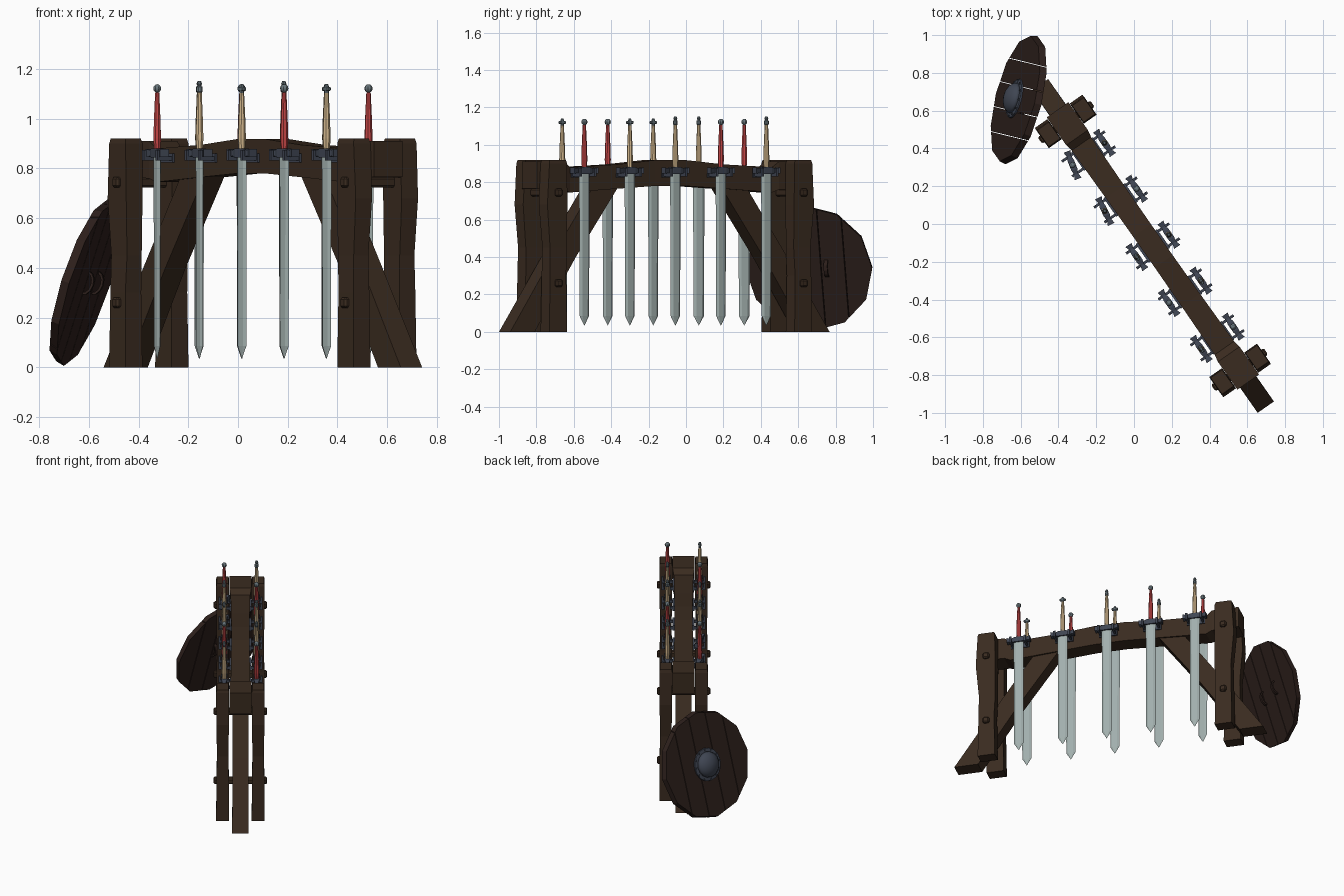
import bpy, bmesh, math
from mathutils import Matrix, Vector

if "Cube" in bpy.data.objects:
    bpy.data.objects.remove(bpy.data.objects["Cube"])

# Rack frame: local x runs along the beam, local y across it
RACK = Matrix.Translation((0.1, -0.116, 0)) @ Matrix.Rotation(math.radians(-55), 4, 'Z')


def material(name, rgb):
    m = bpy.data.materials.new(name)
    m.diffuse_color = (*rgb, 1)
    m.use_nodes = True
    m.node_tree.nodes["Principled BSDF"].inputs["Base Color"].default_value = m.diffuse_color
    return m


WOOD = material("dark_wood", (0.042, 0.024, 0.014))
SHIELD_WOOD = material("shield_wood", (0.026, 0.014, 0.011))
STEEL = material("blade_steel", (0.36, 0.43, 0.42))
IRON = material("dark_iron", (0.05, 0.06, 0.085))
PALE = material("pommel_steel", (0.14, 0.18, 0.2))
RED = material("red_grip", (0.55, 0.06, 0.06))
TAN = material("tan_grip", (0.66, 0.48, 0.27))


def finish(bm, name, mat, matrix):
    bmesh.ops.recalc_face_normals(bm, faces=bm.faces)
    me = bpy.data.meshes.new(name)
    bm.to_mesh(me)
    bm.free()
    me.materials.append(mat)
    ob = bpy.data.objects.new(name, me)
    ob.matrix_world = matrix
    bpy.context.collection.objects.link(ob)
    return ob


def loft(name, sections, mat, matrix):
    """Skin between rings holding equal numbers of points, capped at both ends."""
    bm = bmesh.new()
    rings = [[bm.verts.new(p) for p in s] for s in sections]
    n = len(rings[0])
    for a, b in zip(rings, rings[1:]):
        for i in range(n):
            j = (i + 1) % n
            bm.faces.new((a[i], a[j], b[j], b[i]))
    bm.faces.new(rings[0])
    bm.faces.new(rings[-1])
    return finish(bm, name, mat, matrix)


def box(name, loc, size, mat, matrix, bevel=0.0):
    bm = bmesh.new()
    bmesh.ops.create_cube(bm, size=1, matrix=Matrix.Translation(loc) @ Matrix.Diagonal((*size, 1)))
    if bevel:
        bmesh.ops.bevel(bm, geom=bm.edges[:], offset=bevel, segments=1, affect='EDGES')
    return finish(bm, name, mat, matrix)


def lathe(name, profile, mat, matrix, sides=8):
    rings = [[(r * math.cos(2 * math.pi * k / sides), r * math.sin(2 * math.pi * k / sides), z)
              for k in range(sides)] for r, z in profile]
    return loft(name, rings, mat, matrix)


def rect_xy(cx, cy, w, d, z):
    return [(cx + a * w / 2, cy + b * d / 2, z) for a, b in ((-1, -1), (1, -1), (1, 1), (-1, 1))]


# Arched beam with heavier ends
half = [(0.88, 0.765, 0.91, 0.14), (0.70, 0.76, 0.91, 0.14), (0.66, 0.745, 0.88, 0.125),
        (0.35, 0.765, 0.895, 0.118), (0.10, 0.78, 0.918, 0.115)]
beam = [(-u, a, b, w) for u, a, b, w in half] + half[::-1]
loft("beam", [[(u, -w / 2, a), (u, w / 2, a), (u, w / 2, b), (u, -w / 2, b)]
              for u, a, b, w in beam], WOOD, RACK)

# Paired posts, pegs and slanted braces at each end
for s in (-1, 1):
    end = "left" if s < 0 else "right"
    for t in (-1, 1):
        y = t * 0.113
        loft(f"{end}_post_{'front' if t < 0 else 'back'}",
             [rect_xy(s * 0.80, y, 0.115, 0.083, 0), rect_xy(s * 0.80, y, 0.105, 0.078, 0.3),
              rect_xy(s * 0.795, y, 0.11, 0.072, 0.45), rect_xy(s * 0.805, y, 0.13, 0.08, 0.68),
              rect_xy(s * 0.80, y, 0.115, 0.083, 0.90), rect_xy(s * 0.80, y, 0.105, 0.074, 0.92)],
             WOOD, RACK)
    for z in (0.26, 0.745):
        box(f"{end}_peg", (s * 0.80, 0, z), (0.042, 0.34, 0.042), WOOD, RACK, 0.008)
    loft(f"{end}_brace",
         [rect_xy(s * 0.962, 0, 0.16, 0.105, 0), rect_xy(s * 0.69, 0, 0.155, 0.10, 0.4),
          rect_xy(s * 0.385, 0, 0.165, 0.10, 0.82)], WOOD, RACK)


def sword(kind, u, side, yaw):
    m = RACK @ Matrix.Translation((u, side * 0.103, 0)) @ Matrix.Rotation(math.radians(yaw), 4, 'Z')
    # Blade with bevelled edges and a pointed tip
    prof = ((-1, 0), (-0.55, -1), (0.55, -1), (1, 0), (0.55, 1), (-0.55, 1))
    loft("sword_blade", [[(a * w, b * d, z) for a, b in prof] for w, d, z in
                         ((0.001, 0.001, 0.035), (0.031, 0.007, 0.085), (0.034, 0.008, 0.85))], STEEL, m)
    # Crossguard with flared ends
    loft("sword_guard", [[(x, -d, 0.862 - h), (x, d, 0.862 - h), (x, d, 0.862 + h), (x, -d, 0.862 + h)]
                         for x, d, h in ((-0.078, 0.02, 0.016), (-0.05, 0.011, 0.012), (-0.025, 0.017, 0.018),
                                         (0.025, 0.017, 0.018), (0.05, 0.011, 0.012), (0.078, 0.02, 0.016))],
         IRON, m)
    # Grip
    top = 1.115 if kind == 'C' else 1.105
    lathe("sword_grip", [(0.013, 0.875), (0.0165, 0.92), (0.014, 1.0), (0.009, top)],
          RED if kind == 'R' else TAN, m)
    # Pommel
    if kind == 'R':
        bm = bmesh.new()
        bmesh.ops.create_uvsphere(bm, u_segments=8, v_segments=6, radius=0.017,
                                  matrix=Matrix.Translation((0, 0, 1.122)))
        finish(bm, "sword_pommel", PALE, m)
    elif kind == 'C':
        lathe("sword_pommel", [(0.009, 1.105), (0.013, 1.11), (0.013, 1.128), (0.007, 1.132),
                               (0.011, 1.14), (0.006, 1.152)], PALE, m)
    else:
        box("sword_pommel", (0, 0, 1.12), (0.042, 0.018, 0.016), PALE, m, 0.004)
        lathe("sword_pommel_cap", [(0.009, 1.10), (0.01, 1.13), (0.006, 1.14)], PALE, m)


# Swords and iron hooks hanging along both sides of the beam
for side, kinds, yaws in ((-1, "RCTRT", (-13, -9, 0, 0, 0)), (1, "CRCTR", (0, 0, 0, 0, 0))):
    for i, kind in enumerate(kinds):
        u = (i - 2) * 0.297
        sword(kind, u, side, yaws[i])
        for p in (-1, 1):
            box("hook_prong", (u + p * 0.048, side * 0.094, 0.84), (0.014, 0.09, 0.018), IRON, RACK)
            box("hook_tip", (u + p * 0.048, side * 0.133, 0.855), (0.014, 0.012, 0.04), IRON, RACK)
        box("hook_plate", (u, side * 0.063, 0.842), (0.12, 0.012, 0.035), IRON, RACK)

# Shield frame: local z points out of the face, local y runs up the planks
tilt = math.radians(18)
side_dir = Vector((-0.24, -0.97, 0)).normalized()
out_h = Vector((-0.97, 0.24, 0)).normalized()
face = out_h * math.cos(tilt) + Vector((0, 0, math.sin(tilt)))
up = face.cross(side_dir)
SHIELD = Matrix((side_dir, up, face)).transposed().to_4x4()
SHIELD.translation = (-0.612, 0.66, 0.344)

# Shield planks cut from a twelve-sided board
cuts = (-0.4, -0.2, -0.068, 0.068, 0.2, 0.4)
for a, b in zip(cuts, cuts[1:]):
    bm = bmesh.new()
    bmesh.ops.create_cone(bm, cap_ends=True, segments=12, radius1=0.35, radius2=0.342, depth=0.036)
    for x, n in ((a + 0.002, -1), (b - 0.002, 1)):
        cut = bmesh.ops.bisect_plane(bm, geom=bm.verts[:] + bm.edges[:] + bm.faces[:],
                                     plane_co=(x, 0, 0), plane_no=(n, 0, 0), clear_outer=True)
        edges = [e for e in cut["geom_cut"] if isinstance(e, bmesh.types.BMEdge)]
        if edges:
            bmesh.ops.holes_fill(bm, edges=edges)
    finish(bm, "shield_plank", SHIELD_WOOD, SHIELD)

# Iron boss with a riveted flange
lathe("shield_boss_flange", [(0.108, 0.014), (0.106, 0.026), (0.085, 0.028)], IRON, SHIELD, 16)
dome = lathe("shield_boss", [(0.085 * math.cos(a), 0.024 + 0.055 * math.sin(a))
                             for a in (0, 0.35, 0.7, 1.05, 1.35, 1.54)], IRON, SHIELD, 16)
dome.data.shade_smooth()
for k in range(12):
    a = k * math.pi / 6
    box("boss_rivet", (0.097 * math.cos(a), 0.097 * math.sin(a), 0.028), (0.01, 0.01, 0.01), IRON, SHIELD)

# Curved arm loops on the back
for x in (-0.1, 0.06):
    path = [(math.pi * k / 6) for k in range(7)]
    loft("shield_arm_loop", [[(x + dx, (0.045 + dr) * math.cos(t), -0.014 - (0.03 + dr) * math.sin(t))
                              for dx, dr in ((-0.01, -0.005), (0.01, -0.005), (0.01, 0.005), (-0.01, 0.005))]
                             for t in path], SHIELD_WOOD, SHIELD)
